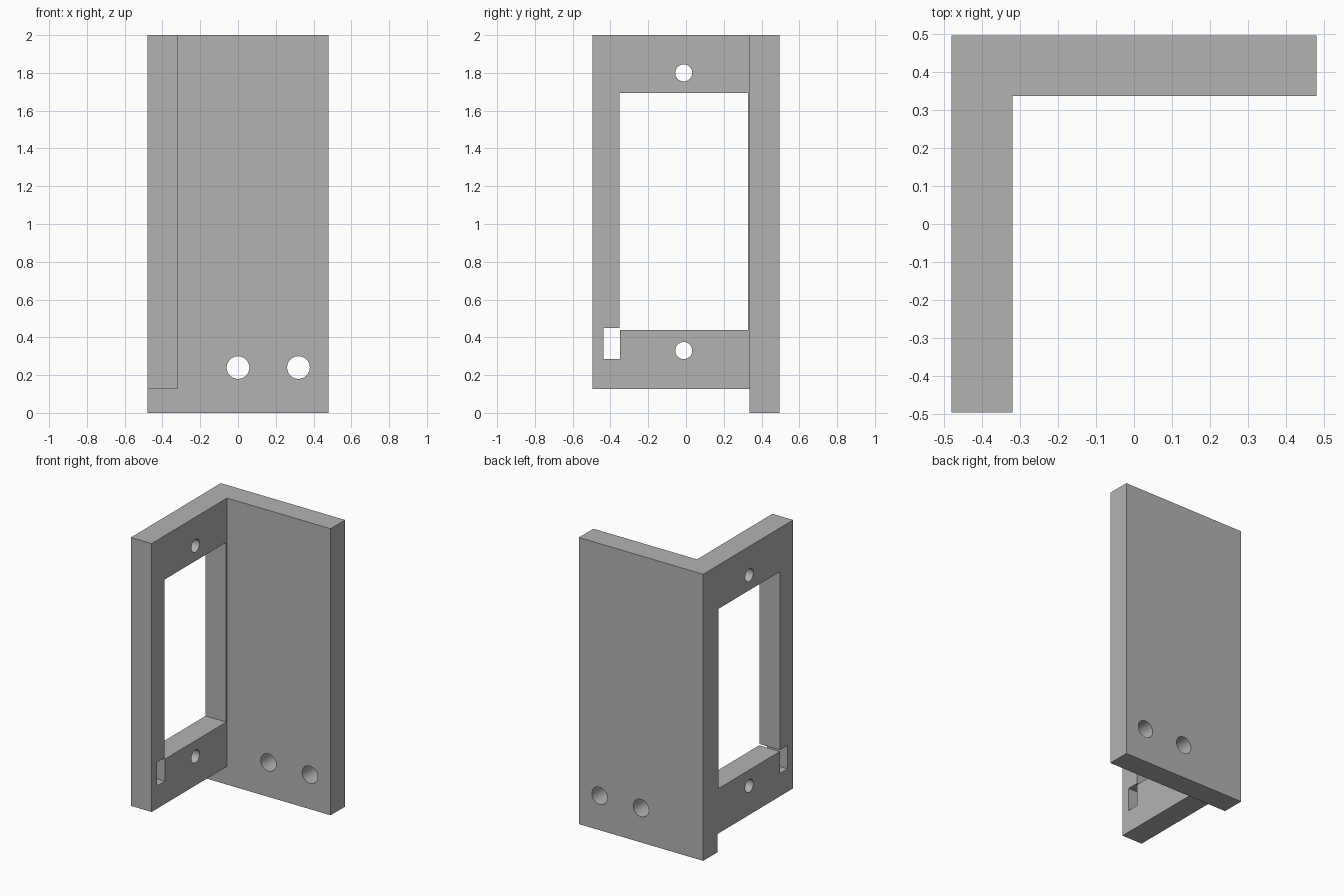
import bpy
import bmesh
import math
from mathutils import Matrix, Vector

cube = bpy.data.objects.get("Cube")
if cube:
    bpy.data.objects.remove(cube, do_unlink=True)

# Overall sizes
W, D, H, T = 0.48, 0.496, 2.0, 0.16
INNER_X, INNER_Y = -W + T, D - T

grey = bpy.data.materials.new("plain grey")
grey.use_nodes = True
grey.diffuse_color = (0.45, 0.45, 0.45, 1)
grey.node_tree.nodes["Principled BSDF"].inputs["Base Color"].default_value = grey.diffuse_color


def add_object(name, bm):
    bmesh.ops.recalc_face_normals(bm, faces=bm.faces)
    mesh = bpy.data.meshes.new(name)
    bm.to_mesh(mesh)
    bm.free()
    mesh.materials.append(grey)
    obj = bpy.data.objects.new(name, mesh)
    bpy.context.collection.objects.link(obj)
    return obj


def box(name, low, high):
    low, high = Vector(low), Vector(high)
    bm = bmesh.new()
    place = Matrix.Translation((low + high) / 2) @ Matrix.Diagonal((*(high - low), 1))
    bmesh.ops.create_cube(bm, size=1, matrix=place)
    return add_object(name, bm)


def rod(name, centre, radius, axis):
    turn = Matrix.Rotation(math.pi / 2, 4, "Y" if axis == "X" else "X")
    bm = bmesh.new()
    bmesh.ops.create_cone(bm, cap_ends=True, segments=48, radius1=radius, radius2=radius,
                          depth=2 * T, matrix=Matrix.Translation(centre) @ turn)
    return add_object(name, bm)


# L-shaped body: back plate and side plate in one extrusion
profile = [(-W, -D), (INNER_X, -D), (INNER_X, INNER_Y), (W, INNER_Y), (W, D), (-W, D)]
bm = bmesh.new()
base = bm.faces.new([bm.verts.new((x, y, 0)) for x, y in profile])
top = bmesh.ops.extrude_face_region(bm, geom=[base])["geom"]
bmesh.ops.translate(bm, vec=(0, 0, H), verts=[v for v in top if isinstance(v, bmesh.types.BMVert)])
bracket = add_object("angle_bracket", bm)

# Openings: raised foot of the side plate, window, cable slot, screw holes
x0, x1 = -W - 0.1, INNER_X + 0.1
side_x, side_y = -W + T / 2, -0.012
cutters = [
    box("foot_cutter", (x0, -D - 0.1, -0.1), (x1, INNER_Y, 0.127)),
    box("window_cutter", (x0, -0.351, 0.44), (x1, 0.327, 1.694)),
    box("slot_cutter", (x0, -0.436, 0.286), (x1, -0.351 + 0.0005, 0.45)),
]
cutters += [rod("side_hole_cutter", (side_x, side_y, z), 0.045, "X") for z in (0.33, 1.8)]
cutters += [rod("back_hole_cutter", (x, D - T / 2, 0.24), 0.06, "Y") for x in (0, 0.32)]

bpy.context.view_layer.objects.active = bracket
bracket.select_set(True)
for cutter in cutters:
    cutter.hide_render = True
    mod = bracket.modifiers.new(cutter.name, "BOOLEAN")
    mod.operation = "DIFFERENCE"
    mod.solver = "EXACT"
    mod.object = cutter
    bpy.ops.object.modifier_apply(modifier=mod.name)
    bpy.data.objects.remove(cutter, do_unlink=True)

# Round holes shade smoothly, plate edges stay sharp
bpy.ops.object.shade_smooth_by_angle(angle=math.radians(30))
